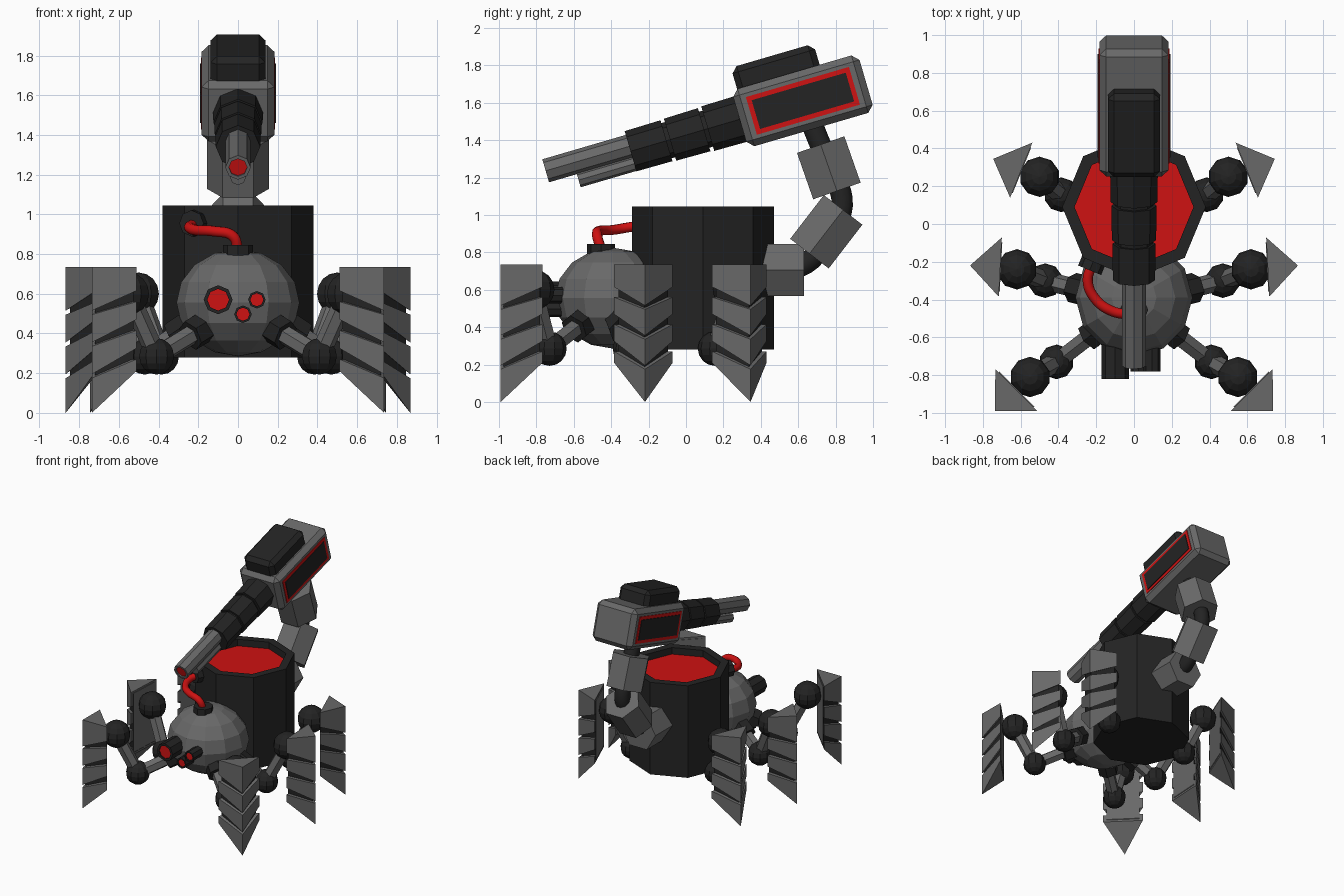
import bpy, bmesh, math
from mathutils import Vector, Matrix

if "Cube" in bpy.data.objects:
    bpy.data.objects.remove(bpy.data.objects["Cube"])


def material(name, rgb):
    m = bpy.data.materials.new(name)
    m.diffuse_color = (*rgb, 1)
    m.use_nodes = True
    m.node_tree.nodes["Principled BSDF"].inputs["Base Color"].default_value = m.diffuse_color
    return m


GREY = material("steel grey", (0.14, 0.14, 0.14))
BLACK = material("dark metal", (0.017, 0.017, 0.017))
RED = material("glowing red", (0.62, 0.006, 0.006))


def finish(name, bm, mats):
    bmesh.ops.recalc_face_normals(bm, faces=bm.faces)
    mesh = bpy.data.meshes.new(name)
    bm.to_mesh(mesh)
    bm.free()
    for m in mats:
        mesh.materials.append(m)
    ob = bpy.data.objects.new(name, mesh)
    bpy.context.collection.objects.link(ob)
    return ob


def lathe(name, p, d, profile, n, mat, cap=None):
    """Faceted turned part: profile of (distance, radius) along d from p."""
    p, d = Vector(p), Vector(d).normalized()
    ref = Vector((1, 0, 0)) if abs(d.x) < 0.9 else Vector((0, 1, 0))
    u = (ref - d * ref.dot(d)).normalized()
    v = d.cross(u)
    bm = bmesh.new()
    rings = []
    for t, r in profile:
        rings.append([bm.verts.new(p + d * t + r * (u * math.cos(a) + v * math.sin(a)))
                      for a in (2 * math.pi * k / n for k in range(n))])
    for a, b in zip(rings, rings[1:]):
        for k in range(n):
            bm.faces.new((a[k], a[(k + 1) % n], b[(k + 1) % n], b[k]))
    bm.faces.new(rings[0][::-1])
    end = bm.faces.new(rings[-1])
    if cap:
        end.material_index = 1
    return finish(name, bm, [mat, cap] if cap else [mat])


def rod(name, p, q, r, n, mat):
    d = Vector(q) - Vector(p)
    return lathe(name, p, d, [(0, r), (d.length, r)], n, mat)


def ball(name, c, r, seg, rings, mat, sz=1.0):
    bm = bmesh.new()
    bmesh.ops.create_uvsphere(bm, u_segments=seg, v_segments=rings, radius=r,
                              matrix=Matrix.Translation(c) @ Matrix.Diagonal((1, 1, sz, 1)))
    return finish(name, bm, [mat])


def box(name, lo, hi, frame, mat, bevel=0):
    lo, hi = Vector(lo), Vector(hi)
    bm = bmesh.new()
    bmesh.ops.create_cube(bm, size=1, matrix=Matrix.Translation((lo + hi) / 2)
                          @ Matrix.Diagonal((*(hi - lo), 1)))
    if bevel:
        bmesh.ops.bevel(bm, geom=bm.edges[:], offset=bevel, segments=1, affect='EDGES')
    bm.transform(frame)
    return finish(name, bm, [mat])


def pipe(name, pts, r, mat):
    cu = bpy.data.curves.new(name, 'CURVE')
    cu.dimensions = '3D'
    cu.bevel_depth, cu.bevel_resolution, cu.resolution_u = r, 3, 6
    cu.use_fill_caps = True
    sp = cu.splines.new('BEZIER')
    sp.bezier_points.add(len(pts) - 1)
    for b, co in zip(sp.bezier_points, pts):
        b.co = co
        b.handle_left_type = b.handle_right_type = 'AUTO'
    cu.materials.append(mat)
    ob = bpy.data.objects.new(name, cu)
    bpy.context.collection.objects.link(ob)
    return ob


def wedge(bm, tri, low, high):
    """Triangular prism whose three corners have their own low and high z."""
    a = [bm.verts.new((x, y, z)) for (x, y), z in zip(tri, low)]
    b = [bm.verts.new((x, y, z)) for (x, y), z in zip(tri, high)]
    faces = [bm.faces.new(a[::-1]), bm.faces.new(b)]
    for i in range(3):
        j = (i + 1) % 3
        faces.append(bm.faces.new((a[i], a[j], b[j], b[i])))
    return faces


# Tank with a recessed red lid
lathe("tank", (0, 0.09, 0.28), (0, 0, 1),
      [(0, 0.38), (0.765, 0.38), (0.765, 0.315), (0.71, 0.315)], 8, BLACK, RED)

# Head, eyes and feeding hose
ball("head", (0, -0.39, 0.555), 0.31, 12, 8, GREY, 0.87)
for i, (x, z, y, r) in enumerate([(-0.1, 0.57, -0.82, 0.073), (0.025, 0.497, -0.78, 0.044),
                                  (0.095, 0.57, -0.78, 0.044)]):
    L = -0.55 - y
    lathe(f"eye_{i}", (x, -0.55, z), (0, -1, 0),
          [(0, r), (L, r), (L, r * 0.75), (L - 0.01, r * 0.75)], 8, BLACK, RED)
rod("hose_cap", (0, -0.455, 0.78), (0, -0.455, 0.845), 0.075, 8, BLACK)
rod("hose_socket", (-0.2, -0.16, 0.955), (-0.235, -0.245, 0.955), 0.066, 8, BLACK)
pipe("hose", [(0, -0.455, 0.82), (-0.025, -0.475, 0.89), (-0.12, -0.46, 0.915),
              (-0.21, -0.39, 0.92), (-0.245, -0.3, 0.935), (-0.22, -0.21, 0.95)], 0.027, RED)

# Rear arm: armour blocks threaded on a dark pipe
rod("arm_block_lower", (0, 0.38, 0.705), (0, 0.63, 0.705), 0.16, 6, GREY)
rod("arm_block_middle", (0, 0.66, 0.793), (0, 0.84, 1.027), 0.15, 6, GREY)
rod("arm_block_upper", (0, 0.807, 1.128), (0, 0.72, 1.376), 0.155, 6, GREY)
pipe("arm_pipe", [(0, 0.5, 0.71), (0, 0.64, 0.74), (0, 0.76, 0.9), (0, 0.835, 1.05),
                  (0, 0.77, 1.25), (0, 0.7, 1.42), (0, 0.66, 1.52)], 0.06, BLACK)

# Gun body in its own tilted frame (local y runs backward along the barrel)
gun = Matrix.Translation((0, 0.625, 1.61)) @ Matrix.Rotation(math.radians(16.3), 4, 'X')
box("gun_body", (-0.183, -0.352, -0.16), (0.183, 0.352, 0.16), gun, GREY, 0.035)
box("gun_cover", (-0.138, -0.32, 0.1), (0.138, 0.14, 0.278), gun, BLACK, 0.032)
for s, side in ((-1, "left"), (1, "right")):
    for part, x, y, z, mat in (("frame", 0.1875, 0.287, 0.105, RED),
                               ("panel", 0.1925, 0.262, 0.08, BLACK)):
        a, b = sorted((s * (x - 0.0055), s * x))
        box(f"{side}_{part}", (a, -y, -z), (b, y, z), gun, mat)

# Barrel: three sleeves with grooves between, then two muzzles
fwd = gun.to_3x3() @ Vector((0, -1, 0))
lathe("barrel_sleeves", gun @ Vector((0, -0.3, 0)), fwd,
      [(0, 0.127), (0.23, 0.124), (0.23, 0.1), (0.25, 0.1), (0.25, 0.12), (0.44, 0.117),
       (0.44, 0.098), (0.46, 0.098), (0.46, 0.114), (0.66, 0.112)], 8, BLACK)
lathe("muzzle", gun @ Vector((0, -0.9, 0.027)), fwd,
      [(0, 0.064), (0.525, 0.064), (0.525, 0.046), (0.515, 0.046)], 8, GREY, RED)
rod("lower_muzzle", gun @ Vector((0, -0.9, -0.07)), gun @ Vector((0, -1.27, -0.07)),
    0.04, 8, GREY)

# Legs: root, knee, ankle, blade base centre (x, y) and blade heading
LEGS = {
    "front": ((0.19, -0.56, 0.42), (0.41, -0.73, 0.285), (0.55, -0.81, 0.6), (0.623, -0.878), -45),
    "middle": ((0.27, -0.35, 0.42), (0.47, -0.30, 0.285), (0.62, -0.24, 0.6), (0.708, -0.228), 3),
    "rear": ((0.24, 0.08, 0.4), (0.385, 0.155, 0.285), (0.5, 0.25, 0.6), (0.597, 0.285), 22),
}
# Blade tiers: (top at base, top at apex, bottom at base, bottom at apex)
TIERS = [(0.735, 0.735, 0.615, 0.515), (0.56, 0.495, 0.47, 0.355),
         (0.415, 0.335, 0.325, 0.195), (0.27, 0.175, 0.21, 0.0)]

for s, side in ((-1, "left"), (1, "right")):
    for leg, (root, knee, ankle, base, deg) in LEGS.items():
        name = f"{side}_{leg}"
        root, knee, ankle = (Vector((s * c[0], c[1], c[2])) for c in (root, knee, ankle))
        d = (knee - root).normalized()
        rod(name + "_hip", root - d * 0.04, root + d * 0.07, 0.08, 6, BLACK)
        rod(name + "_thigh", root, knee, 0.05, 6, GREY)
        ball(name + "_knee", knee, 0.092, 10, 8, BLACK)
        rod(name + "_shin", knee, ankle, 0.05, 6, GREY)
        ball(name + "_ankle", ankle, 0.107, 10, 8, BLACK)

        # Blade: grey tiers over a dark core that shows in the gaps
        a = math.radians(deg)
        out, across = Vector((math.cos(a), math.sin(a))), Vector((-math.sin(a), math.cos(a)))

        def triangle(half, back, depth):
            pts = [Vector(base) + across * half + out * back,
                   Vector(base) - across * half + out * back, Vector(base) + out * depth]
            return [(s * q.x, q.y) for q in pts]

        bm = bmesh.new()
        for tb, ta, bb, ba in TIERS:
            wedge(bm, triangle(0.157, 0, 0.16), (bb, bb, ba), (tb, tb, ta))
        core = wedge(bm, triangle(0.132, -0.004, 0.138), (0.23, 0.23, 0.06), (0.72, 0.72, 0.72))
        for f in core[3:]:
            f.material_index = 1
        finish(name + "_blade", bm, [GREY, BLACK])
